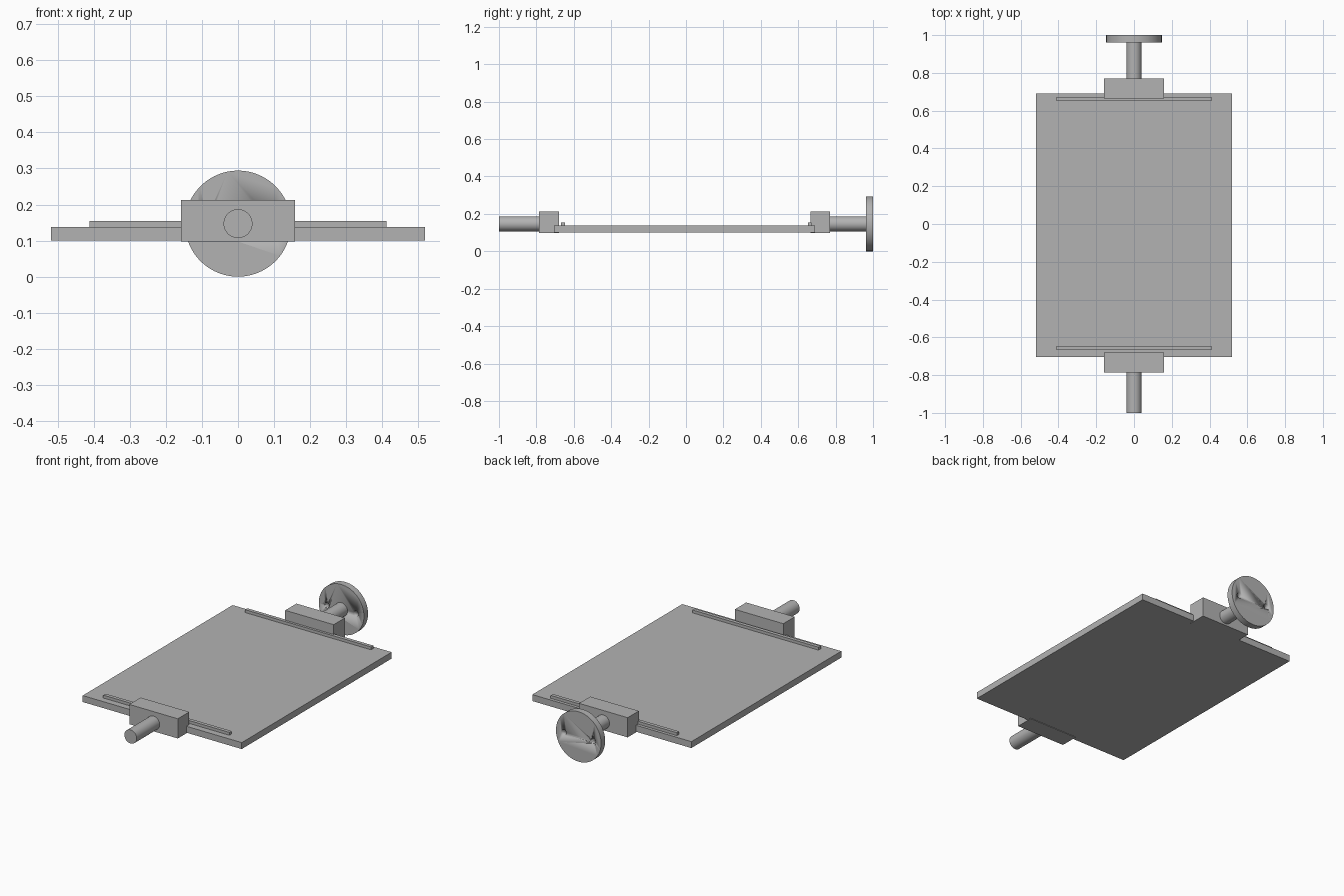
import bpy, math
from mathutils import Matrix

cube = bpy.data.objects.get("Cube")
if cube:
    bpy.data.objects.remove(cube, do_unlink=True)

grey = bpy.data.materials.new("plain_grey")
grey.use_nodes = True
GREY = (0.45, 0.45, 0.45, 1)
grey.diffuse_color = GREY
grey.node_tree.nodes["Principled BSDF"].inputs["Base Color"].default_value = GREY

AXIS_Z = 0.147


def box(name, half_x, y0, y1, z0, z1):
    bpy.ops.mesh.primitive_cube_add(size=1)
    ob = bpy.context.object
    ob.name = name
    size = Matrix.Diagonal((2 * half_x, y1 - y0, z1 - z0, 1))
    ob.data.transform(Matrix.Translation((0, (y0 + y1) / 2, (z0 + z1) / 2)) @ size)
    ob.data.materials.append(grey)
    return ob


def rod(name, radius, y0, y1, x=0, sides=64):
    bpy.ops.mesh.primitive_cylinder_add(vertices=sides, radius=radius, depth=y1 - y0)
    ob = bpy.context.object
    ob.name = name
    turn = Matrix.Rotation(math.pi / 2, 4, 'X')
    ob.data.transform(Matrix.Translation((x, (y0 + y1) / 2, AXIS_Z)) @ turn)
    ob.data.materials.append(grey)
    bpy.ops.object.shade_smooth_by_angle(angle=math.radians(30))
    return ob


# Flat bed with a thin raised strip near each end
box("bed_plate", 0.518, -0.705, 0.69, 0.1, 0.138)
box("front_strip", 0.411, -0.667, -0.646, 0.13, 0.155)
box("back_strip", 0.411, 0.651, 0.672, 0.13, 0.155)

# Clamp blocks and their shafts
box("front_block", 0.158, -0.786, -0.68, 0.097, 0.213)
box("back_block", 0.158, 0.665, 0.769, 0.097, 0.213)
rod("front_shaft", 0.04, -1, -0.77)
rod("back_shaft", 0.04, 0.75, 0.97)

# Round flange with two through holes
flange = rod("flange", AXIS_Z, 0.962, 1, sides=96)
for side, x in (("left", 0.095), ("right", -0.095)):
    cutter = rod(side + "_hole_cutter", 0.016, 0.9, 1.1, x, 32)
    cutter.hide_render = True
    cutter.hide_set(True)
    cut = flange.modifiers.new(side + "_hole", 'BOOLEAN')
    cut.operation = 'DIFFERENCE'
    cut.solver = 'EXACT'
    cut.object = cutter
